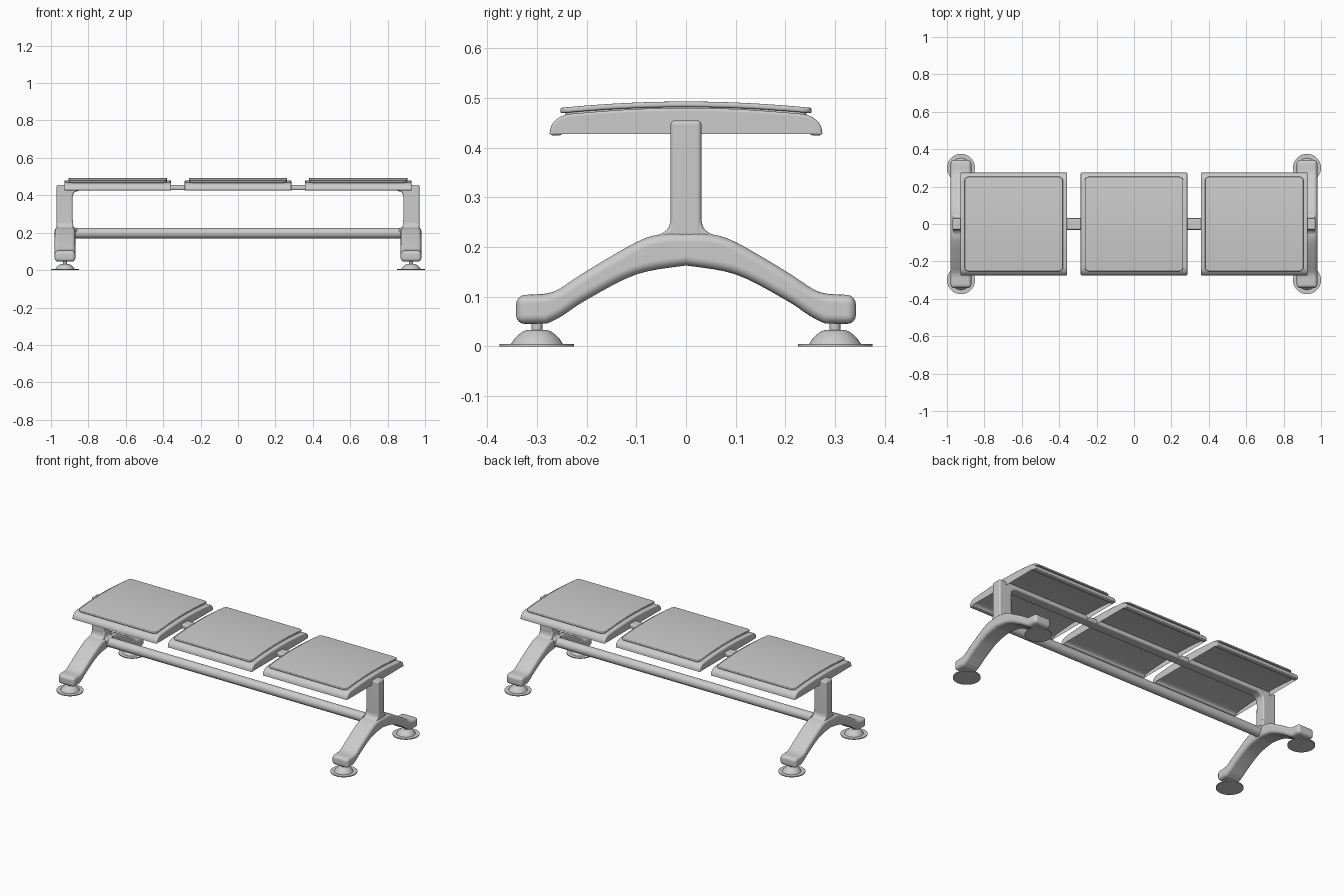
import bpy
import bmesh
import math
from mathutils import Vector

cube = bpy.data.objects.get("Cube")
if cube:
    bpy.data.objects.remove(cube, do_unlink=True)

grey = bpy.data.materials.new("light_grey")
grey.use_nodes = True
grey.diffuse_color = (0.6, 0.6, 0.6, 1)
grey.node_tree.nodes["Principled BSDF"].inputs["Base Color"].default_value = (0.6, 0.6, 0.6, 1)


def finish(name, bm, bevel=0.0, segments=4):
    """Round the sharp edges, shade smooth and link the object."""
    bmesh.ops.recalc_face_normals(bm, faces=bm.faces)
    if bevel:
        sharp = [e for e in bm.edges if e.is_manifold and e.calc_face_angle() > math.radians(40)]
        bmesh.ops.bevel(bm, geom=sharp, offset=bevel, offset_type='OFFSET', segments=segments,
                        profile=0.5, affect='EDGES', clamp_overlap=False)
    mesh = bpy.data.meshes.new(name)
    bm.to_mesh(mesh)
    bm.free()
    mesh.materials.append(grey)
    mesh.shade_smooth()
    mesh.set_sharp_from_angle(angle=math.radians(35))
    obj = bpy.data.objects.new(name, mesh)
    bpy.context.scene.collection.objects.link(obj)
    weighted = obj.modifiers.new("even_shading", 'WEIGHTED_NORMAL')
    weighted.keep_sharp = True
    return obj


def spline(points, steps=5):
    """Smooth curve through a few 2D points."""
    p = [Vector(q) for q in [points[0], *points, points[-1]]]
    out = []
    for a, b, c, d in zip(p, p[1:], p[2:], p[3:]):
        for i in range(steps):
            t = i / steps
            v = (2 * b + (c - a) * t + (2 * a - 5 * b + 4 * c - d) * t ** 2
                 + (3 * b - a - 3 * c + d) * t ** 3) / 2
            out.append(tuple(v))
    return out + [points[-1]]


def mirrored(half):
    """Close a half outline by mirroring it about zero."""
    return half + [(-a, b) for a, b in reversed(half) if abs(a) > 1e-6]


def prism(name, outline, axis, centre, width, bevel):
    """Extrude an outline along x or y."""
    bm = bmesh.new()
    lo, hi = centre - width / 2, centre + width / 2
    place = (lambda a, b: (lo, a, b)) if axis == 'x' else (lambda a, b: (a, lo, b))
    face = bm.faces.new([bm.verts.new(place(a, b)) for a, b in outline])
    shift = (hi - lo, 0, 0) if axis == 'x' else (0, hi - lo, 0)
    ext = bmesh.ops.extrude_face_region(bm, geom=[face], use_keep_orig=True)
    verts = [g for g in ext["geom"] if isinstance(g, bmesh.types.BMVert)]
    bmesh.ops.translate(bm, verts=verts, vec=shift)
    return finish(name, bm, bevel)


def curved_plate(name, x, width, depth, bottom, top, corner, bevel):
    """Rounded rectangle plate, bowed down towards front and back."""
    bm = bmesh.new()
    bmesh.ops.create_cube(bm, size=1)
    for v in bm.verts:
        v.co = (x + v.co.x * width, v.co.y * depth, top if v.co.z > 0 else bottom)
    upright = [e for e in bm.edges if abs(e.verts[0].co.z - e.verts[1].co.z) > 1e-4]
    bmesh.ops.bevel(bm, geom=upright, offset=corner, segments=5, profile=0.5, affect='EDGES')
    for i in range(-5, 6):
        bmesh.ops.bisect_plane(bm, geom=bm.verts[:] + bm.edges[:] + bm.faces[:],
                               plane_co=(0, i * 0.04, 0), plane_no=(0, 1, 0))
    for v in bm.verts:
        v.co.z -= 0.2 * v.co.y ** 2
    return finish(name, bm, bevel, 3)


def lathe(name, profile, x, y):
    """Spin a radius and height profile about a vertical axis."""
    bm = bmesh.new()
    verts = [bm.verts.new((r, 0, z)) for r, z in profile]
    edges = [bm.edges.new(pair) for pair in zip(verts, verts[1:])]
    bmesh.ops.spin(bm, geom=verts + edges, cent=(0, 0, 0), axis=(0, 0, 1),
                   angle=math.tau, steps=36)
    bmesh.ops.remove_doubles(bm, verts=bm.verts, dist=1e-5)
    bmesh.ops.translate(bm, verts=bm.verts, vec=(x, y, 0))
    return finish(name, bm)


# Arched frame: both posts and the top beam
inner = spline([(0.885, 0.385), (0.876, 0.414), (0.845, 0.427)])
frame = [(0.97, 0.455), (0.97, 0.2), (0.86, 0.2), (0.86, 0.224)]
frame += spline([(0.865, 0.225), (0.877, 0.231), (0.884, 0.25)]) + inner
prism("frame_posts_and_beam", mirrored(frame), 'y', 0, 0.062, 0.009)

# Lower cross tube
bm = bmesh.new()
bmesh.ops.create_cone(bm, cap_ends=True, segments=32, radius1=0.028, radius2=0.028, depth=1.8)
for v in bm.verts:
    v.co = (v.co.z, v.co.x, v.co.y + 0.198)
finish("lower_tube", bm)

# Arched legs, collars and feet at both ends
leg = spline([(0, 0.228), (0.05, 0.226), (0.1, 0.21), (0.2, 0.152), (0.255, 0.116), (0.28, 0.107), (0.3, 0.105)])
leg += [(0.342, 0.103), (0.342, 0.045)]
leg += spline([(0.28, 0.046), (0.25, 0.061), (0.2, 0.094), (0.1, 0.145), (0, 0.163)])
collar = [(0.028, 0.27)] + spline([(0.031, 0.255), (0.036, 0.238), (0.052, 0.226), (0.08, 0.216)])
collar += [(0.08, 0.19)]
foot = [(0, 0), (0.075, 0), (0.075, 0.005), (0.052, 0.005)]
foot += spline([(0.051, 0.007), (0.043, 0.018), (0.03, 0.029), (0.02, 0.033)], 4)
foot += [(0.011, 0.033), (0.011, 0.052), (0, 0.052)]
for side, x in (("left", 0.925), ("right", -0.925)):
    prism(side + "_leg", mirrored(leg), 'x', x, 0.11, 0.018)
    prism(side + "_collar", mirrored(collar), 'x', x, 0.088, 0.008)
    for end, y in (("front", -0.3), ("back", 0.3)):
        lathe(f"{side}_{end}_foot", foot, x, y)

# Three seats: curved pan with turned-down lips, and a raised pad
pan = spline([(0, 0.48), (0.1, 0.478), (0.2, 0.471), (0.243, 0.466), (0.263, 0.455), (0.272, 0.442), (0.275, 0.425)])
pan += spline([(0.25, 0.425), (0.246, 0.434), (0.232, 0.442), (0.2, 0.446), (0.1, 0.453), (0, 0.455)])
for name, x in (("right", -0.643), ("middle", 0), ("left", 0.643)):
    prism(name + "_seat_pan", mirrored(pan), 'x', x, 0.57, 0.006)
    curved_plate(name + "_pad_core", x, 0.505, 0.485, 0.474, 0.487, 0.015, 0)
    curved_plate(name + "_seat_pad", x, 0.526, 0.506, 0.482, 0.493, 0.022, 0.004)
